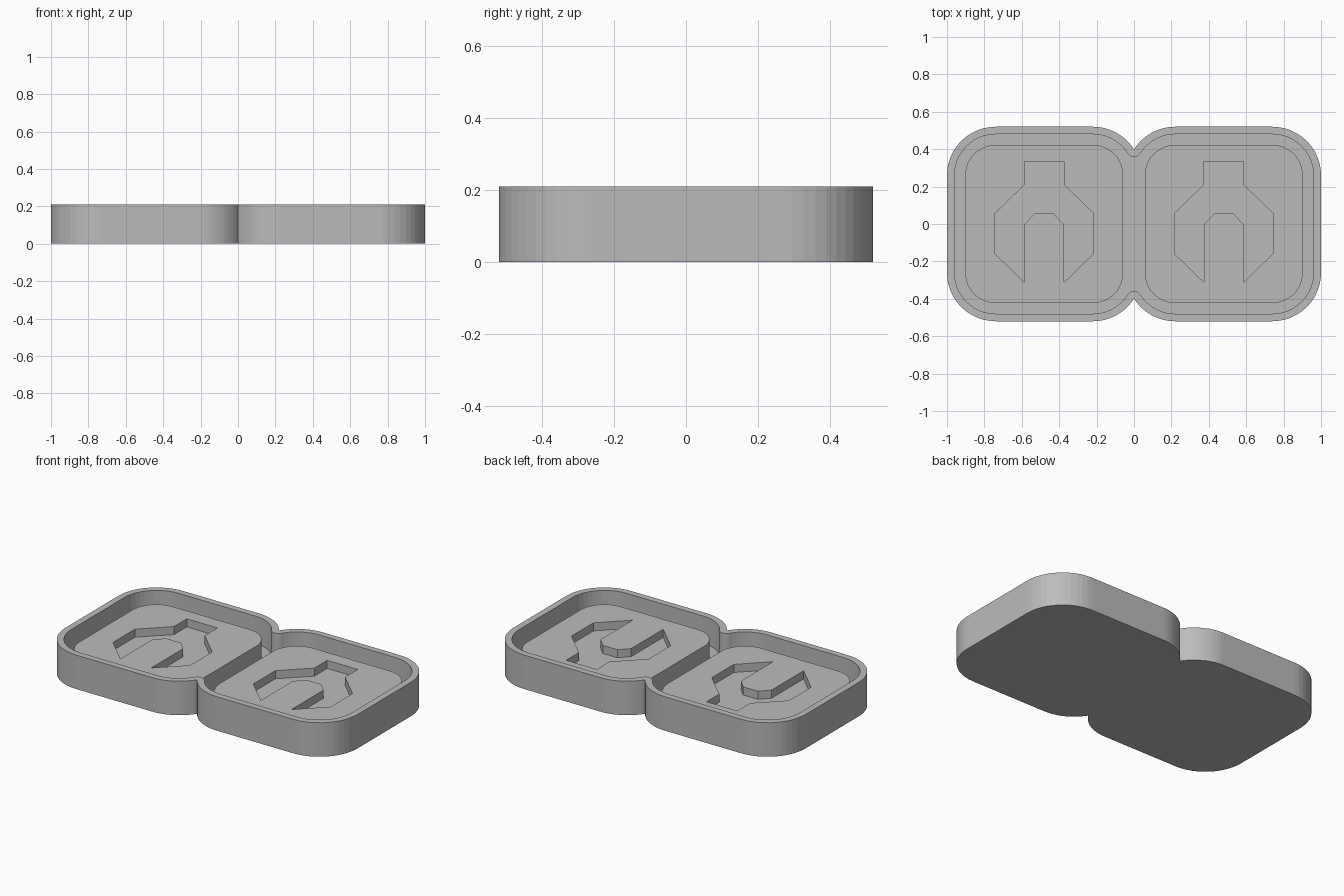
import bpy, bmesh
from math import radians, cos, sin, acos, degrees, sqrt

cube = bpy.data.objects.get("Cube")
if cube:
    bpy.data.objects.remove(cube, do_unlink=True)

TILE_X, HALF, RADIUS = 0.48, 0.52, 0.26
HEIGHT, FLOOR, BLOCK_TOP, POCKET = 0.21, 0.04, 0.15, 0.10
SEGMENTS = 12

grey = bpy.data.materials.new("plain grey")
grey.use_nodes = True
grey.diffuse_color = (0.5, 0.5, 0.5, 1)
grey.node_tree.nodes["Principled BSDF"].inputs["Base Color"].default_value = grey.diffuse_color


def arc(cx, cy, r, start, end, n=SEGMENTS):
    angles = [radians(start + (end - start) * i / n) for i in range(n + 1)]
    return [(cx + r * cos(a), cy + r * sin(a)) for a in angles]


def clean(points):
    """Drop repeated neighbours from a closed outline."""
    return [p for p, q in zip(points, points[-1:] + points[:-1])
            if abs(p[0] - q[0]) + abs(p[1] - q[1]) > 1e-5]


def four_way(quarter, cx=0):
    """Mirror a back-right quarter outline into a closed loop around cx."""
    right = quarter + [(x, -y) for x, y in reversed(quarter)]
    left = [(-x, y) for x, y in reversed(right)]
    return clean([(x + cx, y) for x, y in right + left])


def twin_outline(inset):
    """Two merged rounded squares, inset evenly with a round waist."""
    near, far, cy = TILE_X - HALF + RADIUS, TILE_X + HALF - RADIUS, HALF - RADIUS
    waist = degrees(acos(-near / RADIUS))
    r = RADIUS - inset
    quarter = []
    if inset:
        cusp = cy + sqrt(RADIUS ** 2 - near ** 2)
        quarter += arc(0, cusp, inset, 270, waist + 180, 6)
    quarter += arc(near, cy, r, waist, 90) + arc(far, cy, r, 90, 0)
    return four_way(quarter)


class Builder:
    """Collects flat caps and upright walls into one object."""

    def __init__(self):
        self.bm = bmesh.new()

    def ring(self, outline, z):
        verts = [self.bm.verts.new((x, y, z)) for x, y in outline]
        return [self.bm.edges.new((a, b)) for a, b in zip(verts, verts[1:] + verts[:1])]

    def cap(self, z, *outlines):
        edges = [e for o in outlines for e in self.ring(o, z)]
        bmesh.ops.triangle_fill(self.bm, edges=edges, use_beauty=True)

    def wall(self, outline, low, high, inward=False):
        for a, b in zip(outline, outline[1:] + outline[:1]):
            corners = [(*a, low), (*a, high), (*b, high), (*b, low)]
            if inward:
                corners.reverse()
            self.bm.faces.new([self.bm.verts.new(c) for c in corners])

    def finish(self, name):
        bm = self.bm
        bmesh.ops.remove_doubles(bm, verts=bm.verts, dist=1e-5)
        bm.normal_update()
        # Flat caps face up, except the underside
        for f in bm.faces:
            n, z = f.normal, f.calc_center_median().z
            if abs(n.z) > 0.9 and (n.z > 0) == (z < 0.001):
                f.normal_flip()
        mesh = bpy.data.meshes.new(name)
        bm.to_mesh(mesh)
        bm.free()
        mesh.materials.append(grey)
        obj = bpy.data.objects.new(name, mesh)
        bpy.context.collection.objects.link(obj)


def block_outline(cx):
    half, r = 0.422, 0.16
    return four_way(arc(half - r, half - r, r, 90, 0), cx)


def pocket_outline(cx):
    """Spanner-head shape, right half mirrored to the left."""
    right = [(0.105, 0.335), (0.105, 0.21), (0.264, 0.056), (0.264, -0.158),
             (0.105, -0.313), (0.105, 0.0), (0.05, 0.056)]
    return [(cx + x, y) for x, y in right + [(-x, y) for x, y in reversed(right)]]


# Tray: outer wall, rim, inner wall and floor
outer, inner = twin_outline(0), twin_outline(0.04)
tray = Builder()
tray.cap(0, outer)
tray.wall(outer, 0, HEIGHT)
tray.cap(HEIGHT, outer, inner)
tray.wall(inner, FLOOR, HEIGHT, inward=True)
tray.cap(FLOOR, inner, block_outline(TILE_X), block_outline(-TILE_X))
tray.finish("tray")

# Raised blocks with sunken pockets
for name, cx in (("left_block", TILE_X), ("right_block", -TILE_X)):
    edge, pocket = block_outline(cx), pocket_outline(cx)
    block = Builder()
    block.wall(edge, FLOOR, BLOCK_TOP)
    block.cap(BLOCK_TOP, edge, pocket)
    block.wall(pocket, POCKET, BLOCK_TOP, inward=True)
    block.cap(POCKET, pocket)
    block.finish(name)
